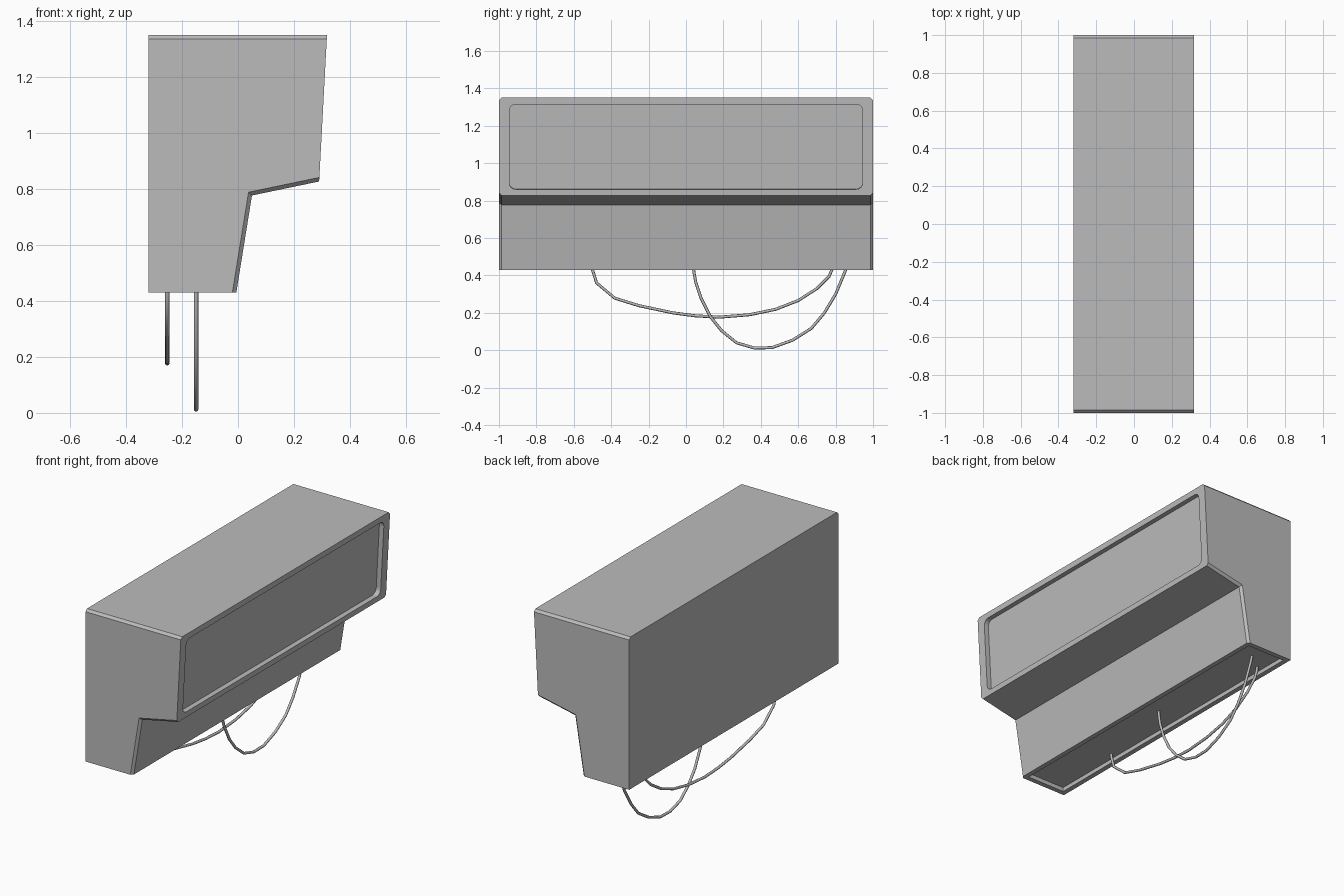
import bpy, bmesh, math
from mathutils import Matrix

if "Cube" in bpy.data.objects:
    bpy.data.objects.remove(bpy.data.objects["Cube"], do_unlink=True)

# One plain grey for everything
grey = bpy.data.materials.new("plain grey")
grey.use_nodes = True
GREY = (0.5, 0.5, 0.5, 1)
grey.diffuse_color = GREY
grey.node_tree.nodes["Principled BSDF"].inputs["Base Color"].default_value = GREY


def add_object(name, data):
    ob = bpy.data.objects.new(name, data)
    bpy.context.collection.objects.link(ob)
    data.materials.append(grey)
    return ob


def mesh_object(name, bm):
    bmesh.ops.recalc_face_normals(bm, faces=bm.faces)
    me = bpy.data.meshes.new(name)
    bm.to_mesh(me)
    bm.free()
    return add_object(name, me)


def box(name, size, centre, tilt=0, corner=0, axis=0):
    """Box, optionally tilted about y, with the edges along one axis rounded."""
    bm = bmesh.new()
    bmesh.ops.create_cube(bm, size=1, matrix=Matrix.Diagonal((*size, 1)))
    if corner:
        edges = [e for e in bm.edges
                 if abs((e.verts[0].co - e.verts[1].co)[axis]) > size[axis] * 0.9]
        bmesh.ops.bevel(bm, geom=edges, offset=corner, segments=4,
                        profile=0.5, affect='EDGES')
    bm.transform(Matrix.Translation(centre) @ Matrix.Rotation(tilt, 4, 'Y'))
    return mesh_object(name, bm)


def cut(ob, cutter):
    """Subtract the cutter, then discard it."""
    cutter.hide_render = True
    mod = ob.modifiers.new("recess", 'BOOLEAN')
    mod.operation, mod.solver, mod.object = 'DIFFERENCE', 'EXACT', cutter
    bpy.context.view_layer.objects.active = ob
    bpy.ops.object.modifier_apply(modifier=mod.name)
    bpy.data.objects.remove(cutter, do_unlink=True)


# Housing: stepped side profile (x, z) extruded along y
profile = [(-0.32, 0.43), (-0.006, 0.43), (0.05, 0.777),
           (0.29, 0.827), (0.318, 1.35), (-0.32, 1.35)]
bm = bmesh.new()
face = bm.faces.new([bm.verts.new((x, -1, z)) for x, z in profile])
ext = bmesh.ops.extrude_face_region(bm, geom=[face])
bmesh.ops.translate(bm, vec=(0, 2, 0),
                    verts=[g for g in ext["geom"] if isinstance(g, bmesh.types.BMVert)])
bmesh.ops.recalc_face_normals(bm, faces=bm.faces)


def chamfered(e):
    """End edges along the top, the step underside and the lower slope."""
    a, b = e.verts[0].co, e.verts[1].co
    if abs(a.y - b.y) > 0.1:
        return False
    m = (a + b) / 2
    return (m.z > 1.3) or (m.x > 0 and 0.5 < m.z < 0.85)


bmesh.ops.bevel(bm, geom=[e for e in bm.edges if chamfered(e)], offset=0.014,
                segments=1, affect='EDGES')
housing = mesh_object("housing", bm)

# Recessed display panel in the tilted upper face, and shallow recess underneath
tilt = math.atan2(0.028, 0.523)
cut(housing, box("panel_cutter", (0.06, 1.89, 0.455), (0.304, 0, 1.0875), tilt, 0.035))
cut(housing, box("base_cutter", (0.255, 1.94, 0.05), (-0.1625, 0, 0.43)))


# Hanging cables: round tubes through (y, z) points at a fixed x
def cable(name, x, points):
    cu = bpy.data.curves.new(name, 'CURVE')
    cu.dimensions = '3D'
    cu.bevel_depth = 0.008
    cu.bevel_resolution = 2
    cu.use_fill_caps = True
    sp = cu.splines.new('POLY')
    sp.points.add(len(points) - 1)
    for p, (y, z) in zip(sp.points, points):
        p.co = (x, y, z, 1)
    sp.use_smooth = True
    return add_object(name, cu)


cable("shallow_cable", -0.253, [
    (-0.505, 0.46), (-0.5, 0.43), (-0.478, 0.36), (-0.38, 0.278), (-0.25, 0.238),
    (-0.07, 0.2), (0.05, 0.184), (0.18, 0.177), (0.34, 0.19), (0.48, 0.219),
    (0.6, 0.266), (0.7, 0.33), (0.765, 0.395), (0.78, 0.43), (0.785, 0.46)])
cable("deep_cable", -0.15, [
    (0.038, 0.46), (0.042, 0.42), (0.052, 0.365), (0.08, 0.28), (0.13, 0.18),
    (0.19, 0.105), (0.27, 0.04), (0.365, 0.012), (0.46, 0.014), (0.57, 0.054),
    (0.67, 0.117), (0.74, 0.2), (0.8, 0.3), (0.85, 0.42), (0.862, 0.46)])
